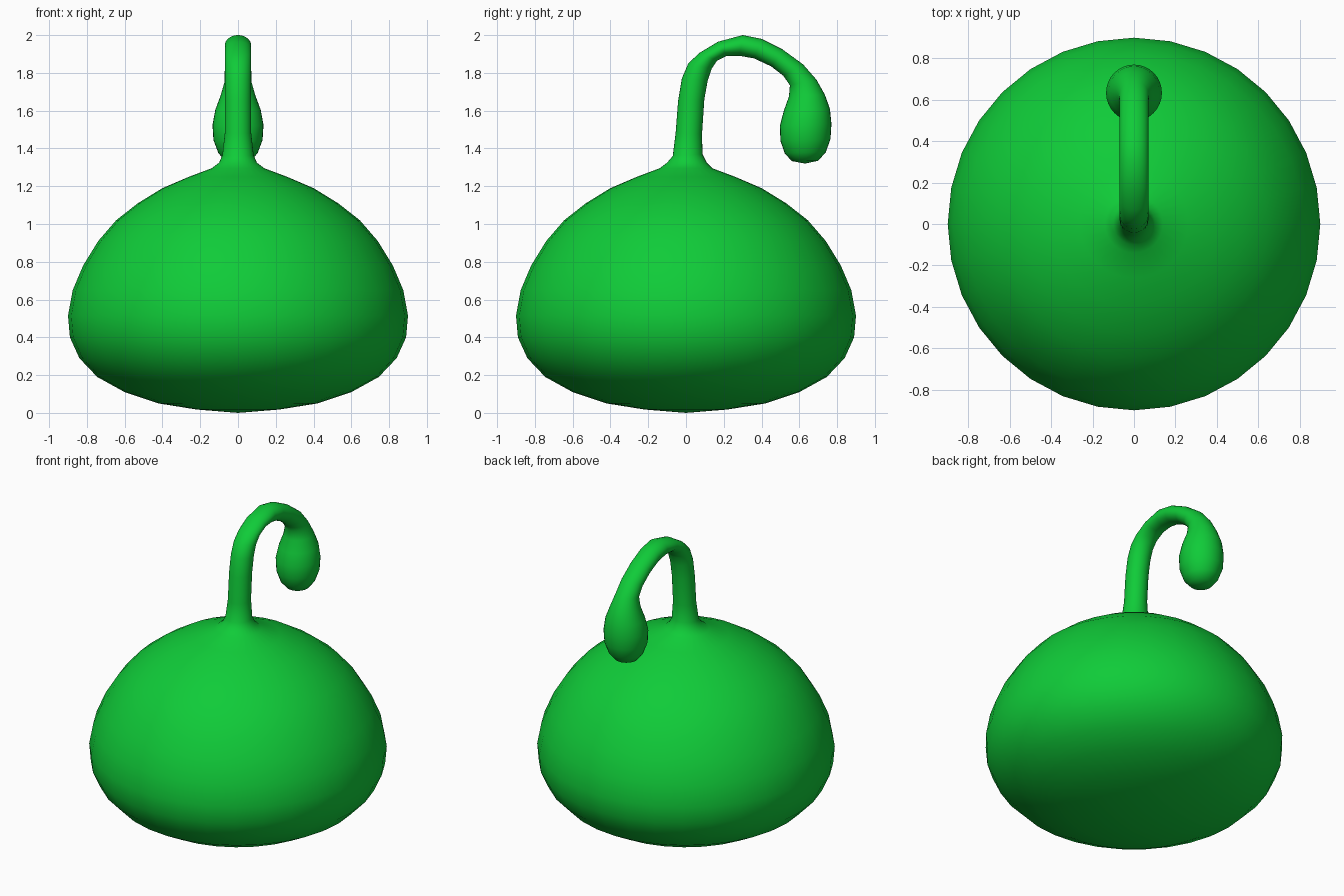
import bpy, bmesh, math
from mathutils import Vector

SIDES = 32

# Round body: radius, height
body = [(0.22, 0.018), (0.42, 0.05), (0.60, 0.11), (0.745, 0.19), (0.84, 0.29),
        (0.89, 0.40), (0.90, 0.515), (0.875, 0.65), (0.82, 0.78), (0.74, 0.91),
        (0.645, 1.02), (0.53, 1.11), (0.40, 1.19), (0.26, 1.25), (0.14, 1.295)]
rings = [((-r, z), (r, z), r) for r, z in body]

# Hooked stem and hanging bulb: outer (y, z), inner (y, z), half width in x
rings += [((-0.10, 1.325), (0.11, 1.325), 0.10), ((-0.07, 1.36), (0.087, 1.37), 0.083),
          ((-0.055, 1.48), (0.085, 1.48), 0.07), ((-0.042, 1.65), (0.097, 1.66), 0.07),
          ((-0.022, 1.77), (0.115, 1.76), 0.07), ((0.012, 1.85), (0.135, 1.82), 0.07),
          ((0.07, 1.905), (0.165, 1.865), 0.07), ((0.17, 1.965), (0.215, 1.89), 0.07),
          ((0.30, 2.00), (0.285, 1.89), 0.07), ((0.40, 1.98), (0.36, 1.877), 0.07),
          ((0.51, 1.925), (0.45, 1.835), 0.07), ((0.62, 1.845), (0.515, 1.785), 0.07),
          ((0.69, 1.765), (0.55, 1.735), 0.072), ((0.735, 1.685), (0.545, 1.675), 0.092),
          ((0.762, 1.61), (0.518, 1.60), 0.12), ((0.77, 1.53), (0.497, 1.52), 0.135),
          ((0.765, 1.45), (0.50, 1.44), 0.13), ((0.74, 1.38), (0.522, 1.375), 0.105),
          ((0.70, 1.335), (0.56, 1.333), 0.07)]

# Loft all rings into one continuous skin
bm = bmesh.new()
loops = []
for outer, inner, half in rings:
    a, b = Vector((0, *outer)), Vector((0, *inner))
    mid, arm = (a + b) / 2, (a - b) / 2
    loop = []
    for i in range(SIDES):
        t = 2 * math.pi * i / SIDES
        loop.append(bm.verts.new(mid + arm * math.cos(t) + Vector((half * math.sin(t), 0, 0))))
    loops.append(loop)
for lo, hi in zip(loops, loops[1:]):
    for i in range(SIDES):
        j = (i + 1) % SIDES
        bm.faces.new((lo[i], lo[j], hi[j], hi[i]))

# Close the underside and the bulb tip
for loop, tip in ((loops[0], (0, 0, 0)), (loops[-1], (0, 0.63, 1.32))):
    v = bm.verts.new(tip)
    for i in range(SIDES):
        bm.faces.new((loop[i], loop[(i + 1) % SIDES], v))
bmesh.ops.recalc_face_normals(bm, faces=bm.faces)
for f in bm.faces:
    f.smooth = True

mesh = bpy.data.meshes.new("body_with_hooked_stem")
bm.to_mesh(mesh)
bm.free()
obj = bpy.data.objects.new("body_with_hooked_stem", mesh)
bpy.context.collection.objects.link(obj)

green = bpy.data.materials.new("green")
green.diffuse_color = (0.005, 0.6, 0.04, 1)
mesh.materials.append(green)
